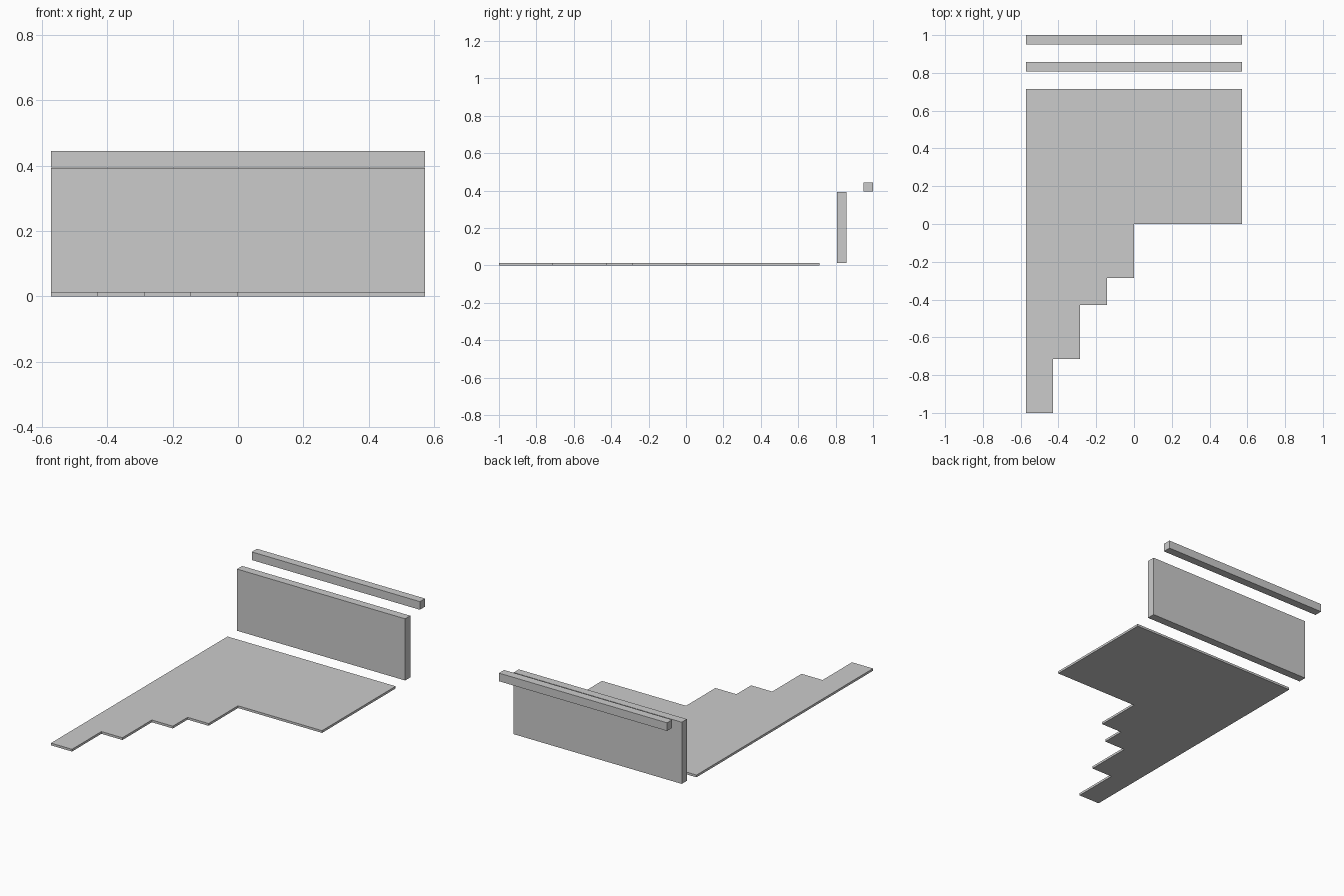
import bpy, bmesh
from mathutils import Vector

if "Cube" in bpy.data.objects:
    bpy.data.objects.remove(bpy.data.objects["Cube"])

U = 1 / 7      # plan grid module
HALF = 4 * U   # half width of every part
SLAB = 0.014   # floor thickness


def extrude_plan(name, outline, z0, z1):
    """Solid made by extruding a plan outline from z0 up to z1."""
    bm = bmesh.new()
    face = bm.faces.new([bm.verts.new((x, y, z0)) for x, y in outline])
    top = bmesh.ops.extrude_face_region(bm, geom=[face])["geom"]
    bmesh.ops.translate(bm, vec=Vector((0, 0, z1 - z0)),
                        verts=[g for g in top if isinstance(g, bmesh.types.BMVert)])
    bmesh.ops.recalc_face_normals(bm, faces=bm.faces)
    mesh = bpy.data.meshes.new(name)
    bm.to_mesh(mesh)
    bm.free()
    obj = bpy.data.objects.new(name, mesh)
    bpy.context.collection.objects.link(obj)
    return obj


def strip(y0, y1):
    return [(-HALF, y0), (HALF, y0), (HALF, y1), (-HALF, y1)]


# Floor slab with a stepped edge, outlined in grid modules
steps = [(-4, -7), (-3, -7), (-3, -5), (-2, -5), (-2, -3), (-1, -3),
         (-1, -2), (0, -2), (0, 0), (4, 0), (4, 5), (-4, 5)]
extrude_plan("floor_slab", [(x * U, y * U) for x, y in steps], 0, SLAB)

# Upright back panel, set apart behind the floor
extrude_plan("back_panel", strip(0.807, 0.857), SLAB, 0.393)

# Square top rail, set apart behind and above the panel
extrude_plan("top_rail", strip(0.95, 1.0), 0.394, 0.444)
